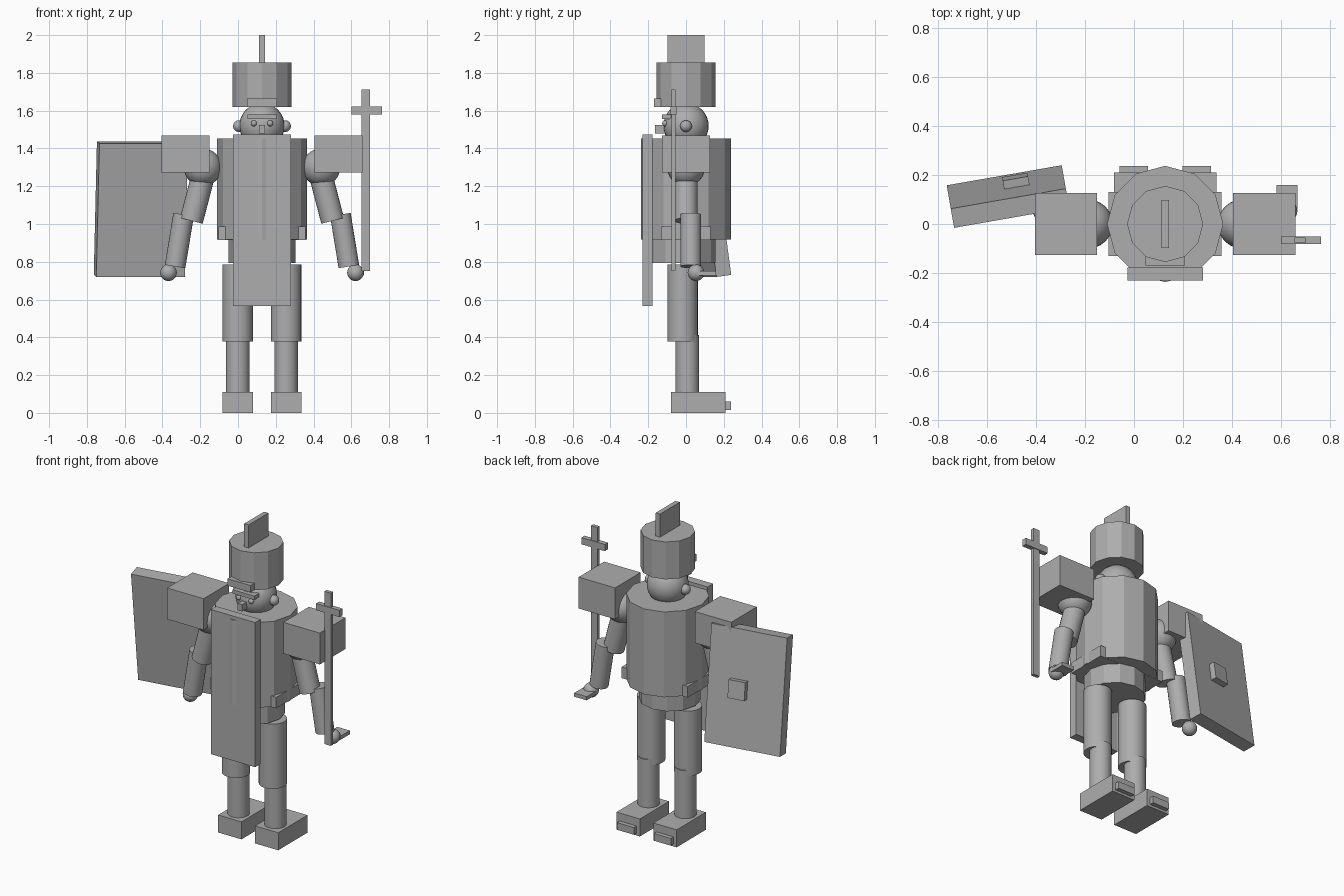
import bpy, math
from mathutils import Vector, Matrix

if "Cube" in bpy.data.objects:
    bpy.data.objects.remove(bpy.data.objects["Cube"], do_unlink=True)

GREY = (0.42, 0.42, 0.42, 1)
mat = bpy.data.materials.new("plain_grey")
mat.use_nodes = True
mat.diffuse_color = GREY
mat.node_tree.nodes["Principled BSDF"].inputs["Base Color"].default_value = GREY

CX = 0.127  # centre line of the figure


def finish(name, smooth=False):
    ob = bpy.context.object
    ob.name = name
    ob.data.materials.append(mat)
    if smooth:
        bpy.ops.object.shade_smooth_by_angle(angle=math.radians(40))
    return ob


def box(name, x, y, z):
    """Box from (min, max) pairs."""
    lo, hi = Vector((x[0], y[0], z[0])), Vector((x[1], y[1], z[1]))
    bpy.ops.mesh.primitive_cube_add(size=1, location=(lo + hi) / 2)
    ob = finish(name)
    ob.data.transform(Matrix.Diagonal((*(hi - lo), 1)))
    return ob


def ball(name, centre, r):
    bpy.ops.mesh.primitive_uv_sphere_add(segments=24, ring_count=16, radius=r, location=centre)
    return finish(name, True)


def rod(name, a, b, r, sides=24, smooth=True):
    """Cylinder between two points."""
    a, b = Vector(a), Vector(b)
    bpy.ops.mesh.primitive_cylinder_add(vertices=sides, radius=r, depth=(b - a).length,
                                        location=(a + b) / 2)
    ob = finish(name, smooth)
    ob.rotation_euler = Vector((0, 0, 1)).rotation_difference(b - a).to_euler()
    return ob


def around(half):
    return (CX - half, CX + half)


# Torso, belt and tabard
rod("torso", (CX, 0, 0.917), (CX, 0, 1.453), 0.237, 12, False)
rod("pelvis", (CX, -0.02, 0.793), (CX, -0.02, 0.95), 0.177, 12, False)
box("belt", around(0.23), (-0.13, 0.13), (0.916, 0.986))
box("tabard", around(0.154), (-0.231, -0.177), (0.565, 1.474))

# Head, face and hat
ball("head", (CX, 0, 1.52), 0.12)
box("brow", around(0.076), (-0.128, -0.08), (1.556, 1.58))
box("nose", around(0.015), (-0.163, -0.1), (1.48, 1.523))
rod("hat", (CX, 0, 1.62), (CX, 0, 1.855), 0.155, 12, False)
box("hat_badge", around(0.08), (-0.17, -0.13), (1.62, 1.664))
box("hat_crest", around(0.015), (-0.098, 0.098), (1.84, 2.0))

# Paired parts
for side, s in (("right", -1), ("left", 1)):
    def at(dx, y, z):
        return (CX + s * dx, y, z)

    def span(a, b):
        return tuple(sorted((CX + s * a, CX + s * b)))

    ball(side + "_ear", at(0.122, 0, 1.518), 0.031)
    ball(side + "_eye", at(0.043, -0.11, 1.533), 0.016)
    box(side + "_shoulder_pad", span(0.277, 0.531), (-0.127, 0.127), (1.272, 1.469))
    ball(side + "_shoulder", at(0.314, 0, 1.3), 0.1)
    rod(side + "_upper_arm", at(0.295, 0, 1.32), at(0.374, 0, 1.017), 0.062)
    rod(side + "_forearm", at(0.415, 0.025, 1.05), at(0.46, 0.025, 0.775), 0.055)
    ball(side + "_hand", at(0.495, 0.053, 0.742), 0.044)
    rod(side + "_thigh", at(0.128, -0.018, 0.378), at(0.128, -0.018, 0.785), 0.081)
    rod(side + "_shin", at(0.128, 0.007, 0.1), at(0.128, 0.007, 0.413), 0.063)
    box(side + "_foot", span(0.047, 0.209), (-0.08, 0.21), (0, 0.11))
    box(side + "_foot_tip", span(0.07, 0.187), (0.2, 0.237), (0.015, 0.06))

# Fingers of the free hand
box("left_fingers", (0.58, 0.667), (0.06, 0.158), (0.727, 0.75))

# Sword
box("sword_blade", (0.655, 0.7), (-0.077, -0.055), (0.752, 1.712))
box("sword_guard", (0.6, 0.762), (-0.081, -0.05), (1.58, 1.622))

# Shield with its boss, leaning and turned together
tilt = Matrix.Translation((-0.514, 0.112, 1.078)) @ Matrix.Rotation(math.radians(9.9), 4, "Z") \
    @ Matrix.Rotation(math.radians(7.8), 4, "X")
for ob in (box("shield", (-0.238, 0.238), (-0.04, 0.04), (-0.356, 0.356)),
           box("shield_boss", (-0.01, 0.095), (0.03, 0.075), (-0.055, 0.055))):
    ob.matrix_world = tilt @ Matrix.Translation(ob.location)
